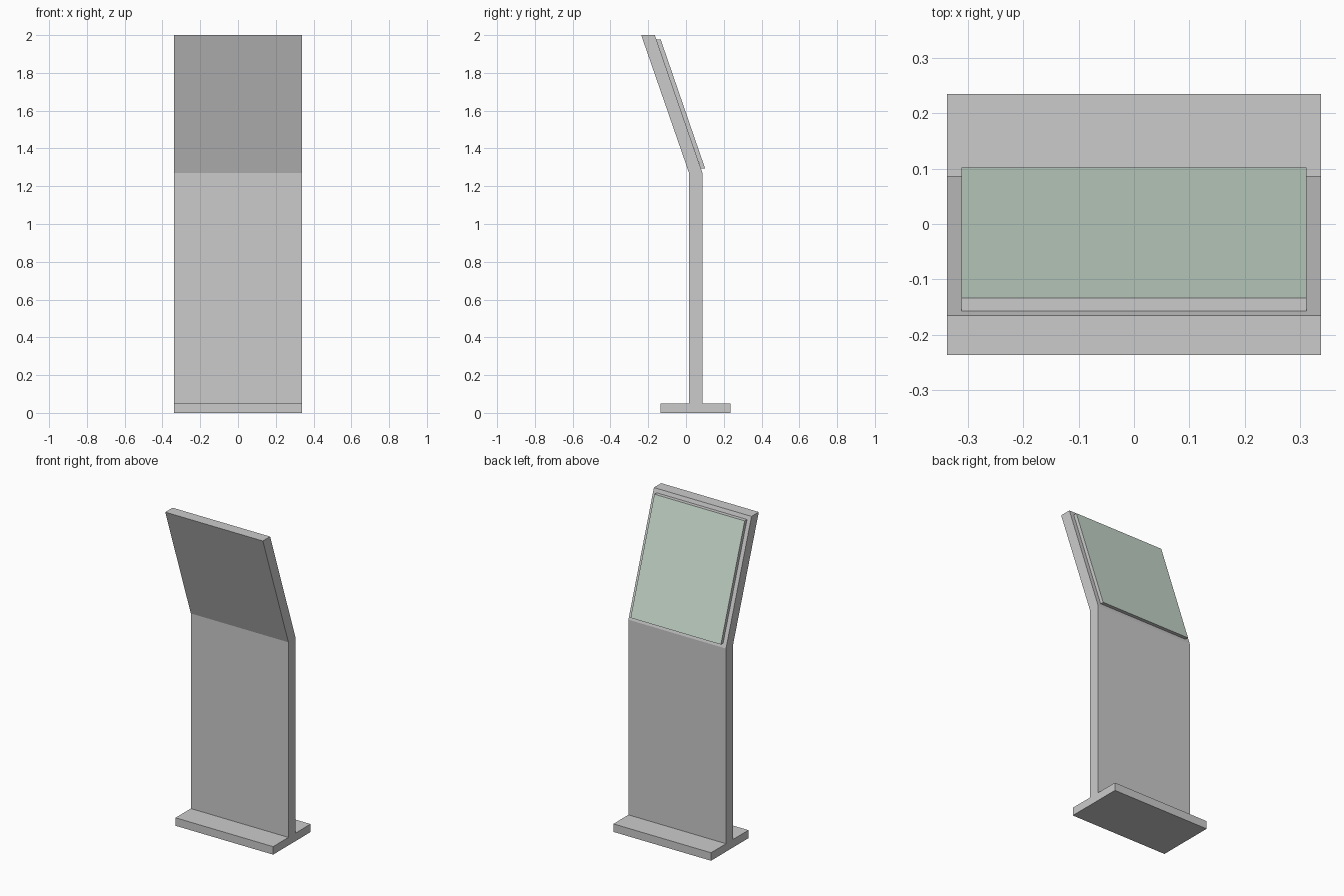
import bpy
import bmesh

if "Cube" in bpy.data.objects:
    bpy.data.objects.remove(bpy.data.objects["Cube"])


def extrude_profile(name, profile, half_width):
    """Extrude a (y, z) side profile symmetrically along x."""
    bm = bmesh.new()
    face = bm.faces.new([bm.verts.new((-half_width, y, z)) for y, z in profile])
    res = bmesh.ops.extrude_face_region(bm, geom=[face])
    moved = [v for v in res["geom"] if isinstance(v, bmesh.types.BMVert)]
    bmesh.ops.translate(bm, verts=moved, vec=(2 * half_width, 0, 0))
    bmesh.ops.recalc_face_normals(bm, faces=bm.faces)
    return add_object(name, bm)


def add_object(name, bm):
    mesh = bpy.data.meshes.new(name)
    bm.to_mesh(mesh)
    bm.free()
    obj = bpy.data.objects.new(name, mesh)
    bpy.context.collection.objects.link(obj)
    return obj


WIDTH = 0.3375        # half width of stand
SCREEN_WIDTH = 0.312  # half width of display

# Floor plate
extrude_profile("base", [(-0.135, 0), (0.235, 0), (0.235, 0.05), (-0.135, 0.05)], WIDTH)

# Upright slab that bends into the tilted head, with a level top edge
extrude_profile("bent_body", [(0.016, 0.05), (0.087, 0.05), (0.087, 1.27),
                              (-0.165, 2.0), (-0.237, 2.0), (0.016, 1.27)], WIDTH)

# Display housing lying on the tilted head
extrude_profile("screen_housing", [(0.079, 1.294), (0.101, 1.294),
                                   (-0.134, 1.977), (-0.158, 1.977)], SCREEN_WIDTH)

# Tinted glass covering the display face
bm = bmesh.new()
bm.faces.new([bm.verts.new(p) for p in (
    (SCREEN_WIDTH, 0.102, 1.294), (-SCREEN_WIDTH, 0.102, 1.294),
    (-SCREEN_WIDTH, -0.133, 1.977), (SCREEN_WIDTH, -0.133, 1.977))])
glass = add_object("screen_glass", bm)
mat = bpy.data.materials.new("pale_green_glass")
mat.diffuse_color = (0.58, 0.70, 0.61, 1)
mat.use_nodes = True
mat.node_tree.nodes["Principled BSDF"].inputs["Base Color"].default_value = mat.diffuse_color
glass.data.materials.append(mat)
